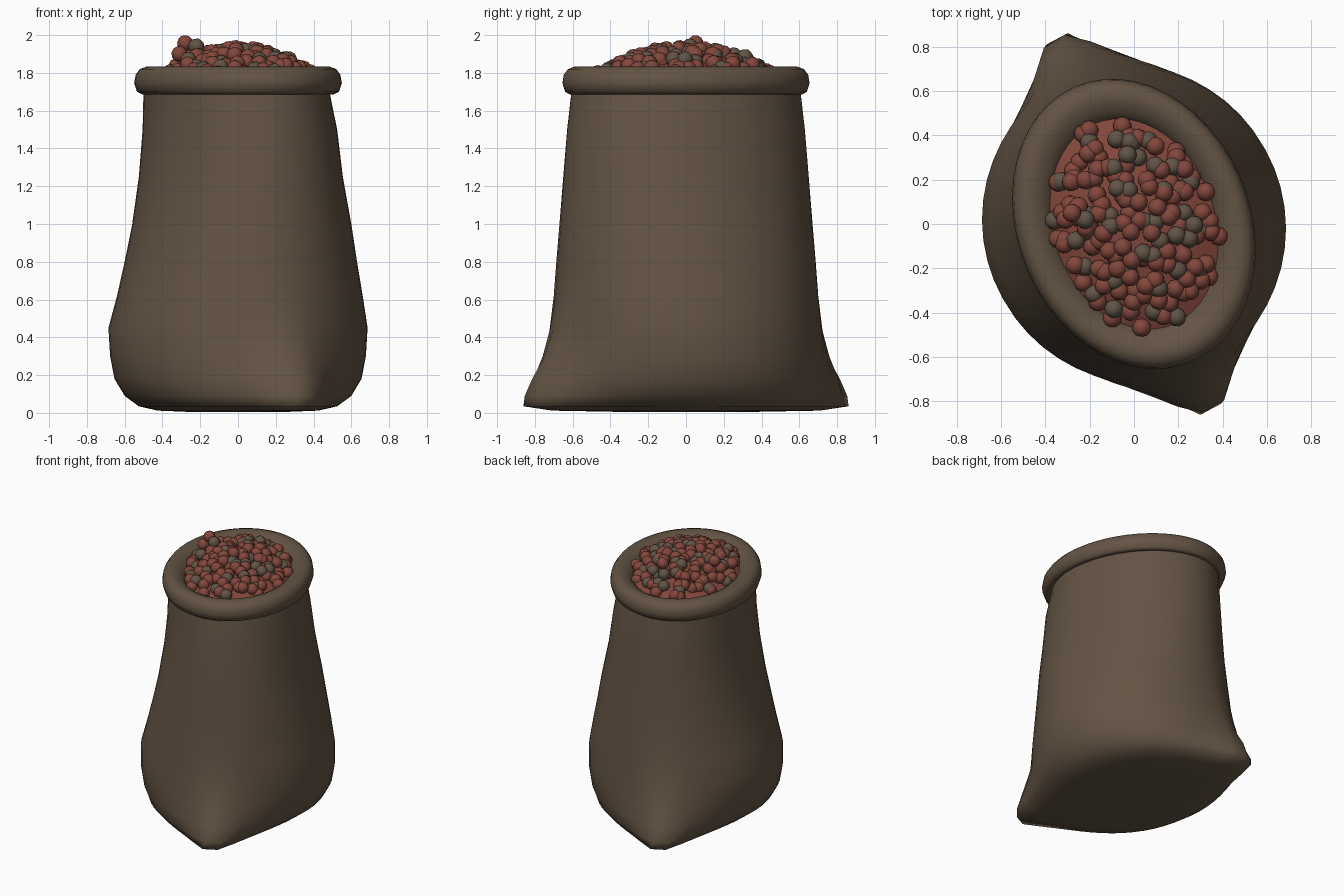
import bpy, bmesh, math, random
from mathutils import Vector, Matrix

cube = bpy.data.objects.get("Cube")
if cube:
    bpy.data.objects.remove(cube, do_unlink=True)

SEGMENTS = 48
CORNER = math.radians(112.5)     # direction of the two pulled bottom corners


def material(name, rgb):
    mat = bpy.data.materials.new(name)
    mat.use_nodes = True
    mat.diffuse_color = (*rgb, 1)
    bsdf = mat.node_tree.nodes["Principled BSDF"]
    bsdf.inputs["Base Color"].default_value = (*rgb, 1)
    bsdf.inputs["Roughness"].default_value = 0.9
    return mat


burlap = material("brown burlap", (0.126, 0.089, 0.058))
red = material("red bean", (0.225, 0.062, 0.044))
grey = material("grey brown bean", (0.122, 0.088, 0.060))


def oval(t, rx, ry, z):
    """Point on the sack's oval, which slants more and more towards the mouth."""
    skew = -0.18 * min(1, max(0, z - 0.3) / 1.1)
    return Vector((rx * math.cos(t), ry * math.sin(t + skew), 0))


def corner_weight(p):
    """One at the two bottom corners, fading quickly to either side."""
    off = math.acos(min(1, abs(math.cos(math.atan2(p.y, p.x) - CORNER))))
    return math.exp(-max(0, off - 0.07) / 0.28)


def finish(name, bm, mats):
    mesh = bpy.data.meshes.new(name)
    bmesh.ops.recalc_face_normals(bm, faces=bm.faces)
    bm.to_mesh(mesh)
    bm.free()
    for mat in mats:
        mesh.materials.append(mat)
    mesh.polygons.foreach_set("use_smooth", [True] * len(mesh.polygons))
    obj = bpy.data.objects.new(name, mesh)
    bpy.context.collection.objects.link(obj)
    return obj


def loft(name, sections, mat, close_start=False, close_end=False):
    """Skin oval sections (height, half width, half depth, corner pull, x shift)."""
    bm = bmesh.new()
    rings = []
    for z, rx, ry, pull, shift in sections:
        ring = []
        for i in range(SEGMENTS):
            p = oval(math.tau * i / SEGMENTS, rx, ry, z)
            p += p.normalized() * pull * corner_weight(p)
            ring.append(bm.verts.new((p.x + shift, p.y, z)))
        rings.append(ring)
    for low, high in zip(rings, rings[1:]):
        for i in range(SEGMENTS):
            j = (i + 1) % SEGMENTS
            bm.faces.new((low[i], low[j], high[j], high[i]))
    for wanted, ring in ((close_start, rings[0]), (close_end, rings[-1])):
        if wanted:
            bmesh.ops.poke(bm, faces=[bm.faces.new(ring)])
    return finish(name, bm, [mat])


# Sack body, from the base up to the neck
loft("sack_body", [
    (0.005, 0.25, 0.30, 0.06, 0),
    (0.012, 0.42, 0.52, 0.24, 0),
    (0.035, 0.52, 0.62, 0.305, 0),
    (0.09, 0.595, 0.67, 0.25, 0),
    (0.18, 0.65, 0.685, 0.195, 0),
    (0.30, 0.675, 0.695, 0.115, 0),
    (0.45, 0.685, 0.70, 0.05, 0),
    (0.62, 0.65, 0.695, 0.015, 0.01),
    (0.80, 0.615, 0.685, 0.005, 0.015),
    (1.00, 0.58, 0.67, 0, 0.02),
    (1.25, 0.54, 0.65, 0, 0.015),
    (1.50, 0.515, 0.63, 0, 0.01),
    (1.72, 0.49, 0.605, 0, -0.01),
], burlap, close_start=True)

# Rolled rim, from under the roll, over the top and sloping down inside
loft("rolled_rim", [
    (1.71, 0.48, 0.59, 0, 0),
    (1.685, 0.505, 0.615, 0, 0),
    (1.70, 0.535, 0.64, 0, 0),
    (1.745, 0.55, 0.655, 0, 0),
    (1.79, 0.542, 0.648, 0, 0),
    (1.82, 0.52, 0.625, 0, 0),
    (1.833, 0.485, 0.59, 0, 0),
    (1.827, 0.445, 0.55, 0, 0),
    (1.805, 0.405, 0.505, 0, 0),
    (1.77, 0.37, 0.47, 0, 0),
    (1.71, 0.35, 0.45, 0, 0),
], burlap)


# Heap of beans: a low mound with beans scattered over it
def heap_height(s):
    return 1.78 + 0.12 * (1 - s * s)


loft("bean_mound", [(heap_height(s), 0.38 * s, 0.475 * s, 0, 0)
                    for s in (1, 0.85, 0.7, 0.5, 0.3, 0.12)],
     red, close_end=True)

random.seed(11)
beans = bmesh.new()


def add_bean(position, tint):
    spin = Matrix.Rotation(random.uniform(0, 3), 4, Vector((1, random.random(), 0.5)))
    bean = bmesh.ops.create_icosphere(beans, subdivisions=2, radius=0.043,
                                      matrix=Matrix.Translation(position) @ spin)
    for face in {f for v in bean["verts"] for f in v.link_faces}:
        face.material_index = tint


COUNT = 150
for n in range(COUNT):
    s = math.sqrt((n + 0.5) / COUNT)
    p = oval(n * 2.39996 + random.uniform(-0.25, 0.25), 0.37 * s, 0.455 * s, 1.8)
    p += Vector((random.uniform(-0.025, 0.025), random.uniform(-0.025, 0.025), 0))
    p.z = heap_height(s) + random.uniform(0.0, 0.035)
    add_bean(p, int(random.random() < 0.27))

# A few loose beans stacked on one shoulder of the heap
for x, y, z, tint in ((-0.28, 0.05, 1.957, 0), (-0.22, 0.02, 1.94, 1),
                      (-0.25, 0.08, 1.90, 0), (-0.31, 0.02, 1.90, 0)):
    add_bean(Vector((x, y, z)), tint)
finish("beans", beans, [red, grey])
